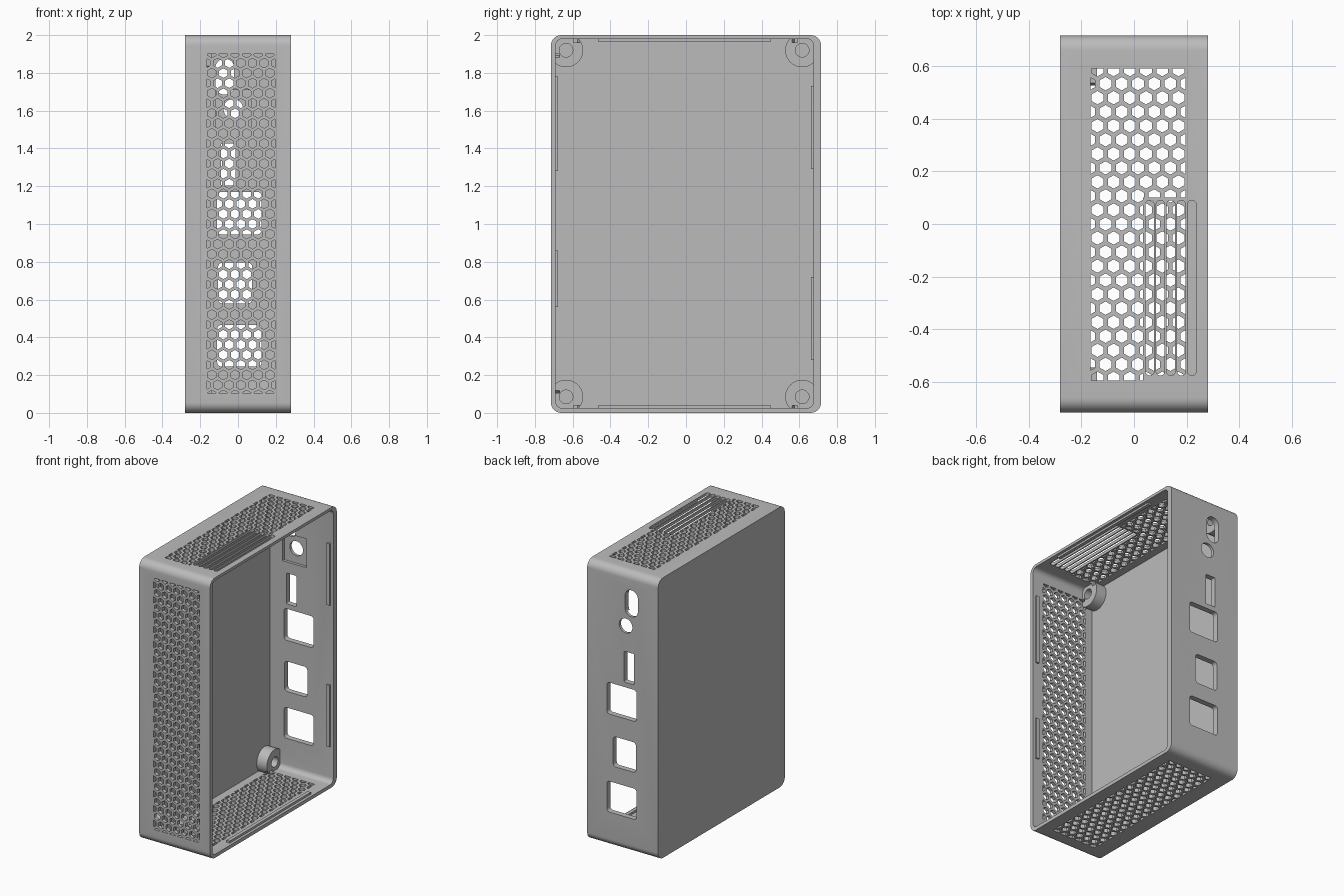
import bpy, bmesh, math
from mathutils import Vector

if "Cube" in bpy.data.objects:
    bpy.data.objects.remove(bpy.data.objects["Cube"], do_unlink=True)

gray = bpy.data.materials.new("plain gray")
gray.use_nodes = True
gray.diffuse_color = (0.5, 0.5, 0.5, 1)
gray.node_tree.nodes["Principled BSDF"].inputs["Base Color"].default_value = (0.5, 0.5, 0.5, 1)


def place(axis, u, v, w):
    """Point on a plane across the axis, at depth w."""
    return Vector({"X": (w, u, v), "Y": (u, w, v), "Z": (u, v, w)}[axis])


def rounded(u0, u1, v0, v1, r, steps=6):
    """Outline of a rounded rectangle."""
    pts = []
    corners = [(u1 - r, v1 - r), (u0 + r, v1 - r), (u0 + r, v0 + r), (u1 - r, v0 + r)]
    for q, (cu, cv) in enumerate(corners):
        for i in range(steps + 1):
            a = math.pi / 2 * (q + i / steps)
            pts.append((cu + r * math.cos(a), cv + r * math.sin(a)))
    return pts


def ngon(cu, cv, r, sides, turn=0.0):
    return [(cu + r * math.cos(turn + math.tau * i / sides),
             cv + r * math.sin(turn + math.tau * i / sides)) for i in range(sides)]


def prism(name, outlines, axis, a, b, clip=None, pad=None):
    """Extrude outlines along an axis, trimmed to a rectangle, leaving a pad corner solid."""
    bm = bmesh.new()
    for pts in outlines:
        bm.faces.new([bm.verts.new(place(axis, u, v, a)) for u, v in pts])

    def slice_at(u, v, nu, nv, clear):
        bmesh.ops.bisect_plane(bm, geom=bm.verts[:] + bm.edges[:] + bm.faces[:],
                               plane_co=place(axis, u, v, a), plane_no=place(axis, nu, nv, 0),
                               clear_outer=clear)
    if clip:
        u0, u1, v0, v1 = clip
        for cut_line in ((u0, v0, -1, 0), (u1, v0, 1, 0), (u0, v0, 0, -1), (u0, v1, 0, 1)):
            slice_at(*cut_line, True)
    if pad:
        slice_at(pad[0], 0, 1, 0, False)
        slice_at(0, pad[1], 0, 1, False)
        inside = []
        for f in bm.faces:
            c = f.calc_center_median()
            if c.x > pad[0] and c.y < pad[1]:
                inside.append(f)
        bmesh.ops.delete(bm, geom=inside, context="FACES")
    ext = bmesh.ops.extrude_face_region(bm, geom=bm.faces[:])["geom"]
    bmesh.ops.translate(bm, verts=[g for g in ext if isinstance(g, bmesh.types.BMVert)],
                        vec=place(axis, 0, 0, b - a))
    bmesh.ops.recalc_face_normals(bm, faces=bm.faces[:])
    mesh = bpy.data.meshes.new(name)
    bm.to_mesh(mesh)
    bm.free()
    mesh.materials.append(gray)
    obj = bpy.data.objects.new(name, mesh)
    bpy.context.collection.objects.link(obj)
    return obj


def cut(obj, cutter):
    """Subtract the cutter for good, then drop it."""
    cutter.hide_render = True
    mod = obj.modifiers.new("cut", "BOOLEAN")
    mod.operation, mod.solver, mod.object = "DIFFERENCE", "EXACT", cutter
    deps = bpy.context.evaluated_depsgraph_get()
    mesh = bpy.data.meshes.new_from_object(obj.evaluated_get(deps))
    obj.modifiers.clear()
    obj.data = mesh
    bpy.data.objects.remove(cutter, do_unlink=True)


def honeycomb(cu, cv, half_u, half_v, pitch=0.0615, radius=0.0255):
    """Staggered hexagons covering a rectangle."""
    row = pitch * math.sqrt(3) / 2
    rows, cols = int(half_v / row) + 1, int(half_u / pitch) + 1
    return [ngon(cu + pitch * (i + (j % 2) / 2), cv + row * j, radius, 6, math.pi / 2)
            for j in range(-rows, rows + 1) for i in range(-cols - 1, cols + 1)]


# Tray-shaped shell: cavity open on the left side, with corner screw bosses left standing
FLOOR, BOSS_TOP = -0.22, -0.14
shell = prism("case_shell", [rounded(-0.715, 0.715, 0, 2, 0.055, 8)], "X", -0.28, 0.28)
cavity = prism("cavity_cutter", [rounded(-0.69, 0.675, 0.025, 1.98, 0.035)], "X", FLOOR, 0.4)
corners = [(y, z) for y in (-0.635, 0.615) for z in (0.085, 1.92)]
cut(cavity, prism("boss_cutter", [ngon(y, z, 0.09, 40) for y, z in corners], "X", -0.3, BOSS_TOP))
cut(shell, cavity)
cut(shell, prism("screw_cutter", [ngon(y, z, 0.036, 24) for y, z in corners], "X", -0.25, -0.1))

# Honeycomb vents on front, bottom and top; the top leaves a pad for the slots
U0, U1, MID = -0.165, 0.195, 0.015
cut(shell, prism("front_vent_cutter", honeycomb(MID, 1, 0.18, 0.9), "Y", -0.75, -0.67,
                 clip=(U0, U1, 0.105, 1.9)))
side_clip = (U0, U1, -0.595, 0.59)
cut(shell, prism("bottom_vent_cutter", honeycomb(MID, 0, 0.18, 0.6), "Z", -0.05, 0.04,
                 clip=side_clip))
cut(shell, prism("top_vent_cutter", honeycomb(MID, 0, 0.18, 0.6), "Z", 1.96, 2.05,
                 clip=side_clip, pad=(0.035, 0.1)))

# Long slots on top
slots = [rounded(x - 0.016, x + 0.016, -0.575, 0.09, 0.0155)
         for x in (0.06, 0.1, 0.14, 0.18, 0.22)]
cut(shell, prism("slot_cutter", slots, "Z", 1.96, 2.05))

# Connector openings in the back wall
ports = [
    rounded(-0.11, 0.125, 0.245, 0.465, 0.022),
    rounded(-0.105, 0.075, 0.58, 0.795, 0.022),
    rounded(-0.11, 0.125, 0.945, 1.17, 0.022),
    rounded(-0.09, -0.012, 1.205, 1.425, 0.006),
    ngon(-0.025, 1.61, 0.052, 32),
    rounded(-0.12, -0.02, 1.685, 1.875, 0.049, 10),
]
cut(shell, prism("port_cutter", ports, "Y", 0.64, 0.76))
cut(shell, prism("recess_cutter", [rounded(-0.12, 0.07, 1.505, 1.71, 0.004)], "Y", 0.64, 0.695))

# Snap ridges just inside the open rim
ridges = {
    "front_ridge_upper": (-0.7, -0.678, 1.28, 1.78),
    "front_ridge_lower": (-0.7, -0.678, 0.56, 0.86),
    "back_ridge_upper": (0.662, 0.685, 1.29, 1.73),
    "back_ridge_lower": (0.662, 0.685, 0.28, 0.72),
    "top_ridge": (-0.465, 0.45, 1.966, 1.99),
    "bottom_ridge": (-0.465, 0.45, 0.015, 0.04),
}
for name, (y0, y1, z0, z1) in ridges.items():
    prism(name, [[(y0, z0), (y1, z0), (y1, z1), (y0, z1)]], "X", 0.235, 0.26)

# Smooth the rounded corners, keep edges sharp
bpy.ops.object.select_all(action="DESELECT")
shell.select_set(True)
bpy.context.view_layer.objects.active = shell
bpy.ops.object.shade_smooth_by_angle(angle=math.radians(25))
